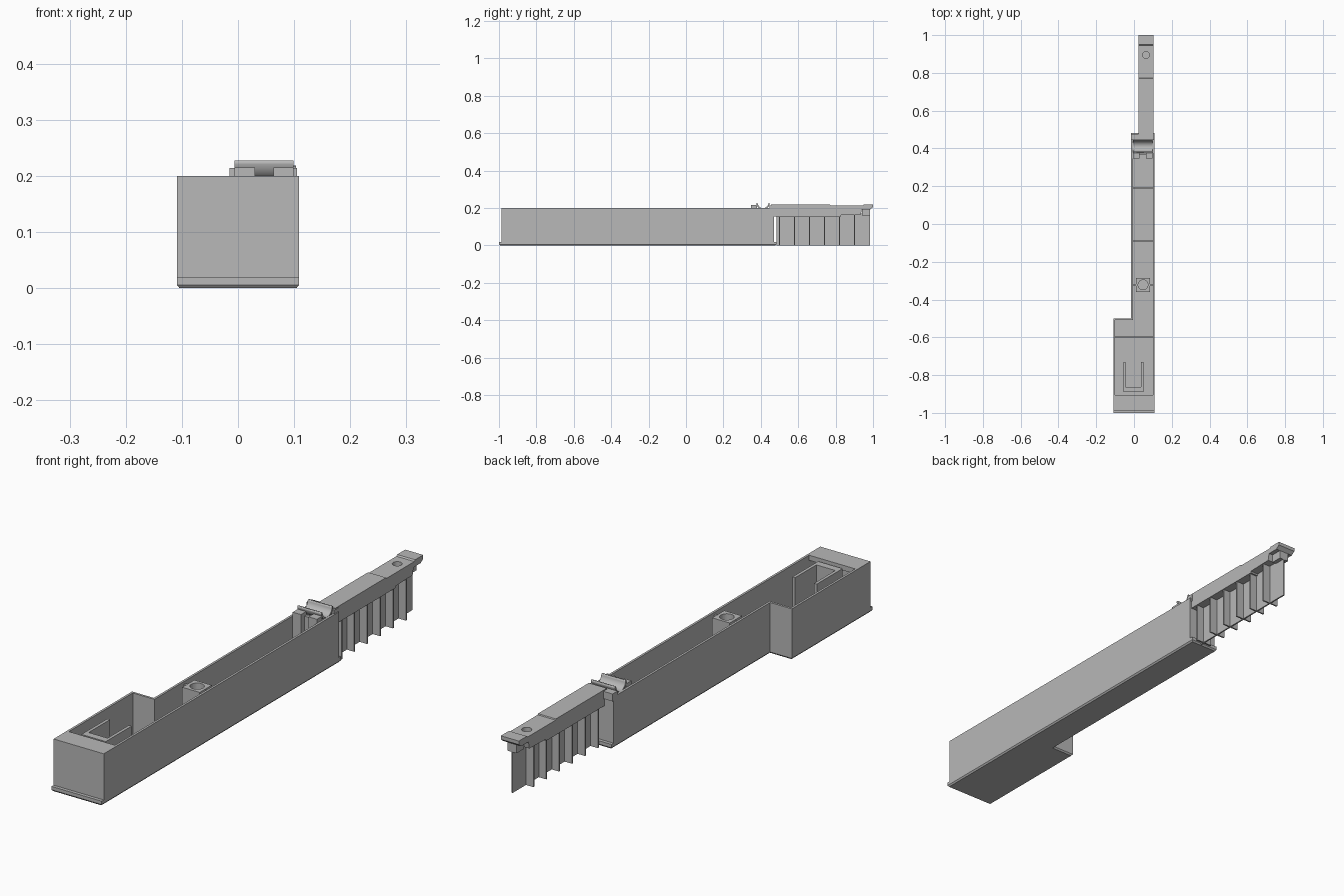
import bpy, bmesh, math
from mathutils import Matrix

cube = bpy.data.objects.get("Cube")
if cube:
    bpy.data.objects.remove(cube)

grey = bpy.data.materials.new("plain grey")
grey.use_nodes = True
grey.diffuse_color = (0.48, 0.48, 0.48, 1)
grey.node_tree.nodes["Principled BSDF"].inputs["Base Color"].default_value = (0.48, 0.48, 0.48, 1)


def finish(name, bm):
    bmesh.ops.recalc_face_normals(bm, faces=bm.faces)
    mesh = bpy.data.meshes.new(name)
    bm.to_mesh(mesh)
    bm.free()
    mesh.materials.append(grey)
    obj = bpy.data.objects.new(name, mesh)
    bpy.context.collection.objects.link(obj)
    return obj


def box(name, x, y, z):
    bm = bmesh.new()
    bmesh.ops.create_cube(bm, size=1)
    for v in bm.verts:
        for i, (lo, hi) in enumerate((x, y, z)):
            v.co[i] = lo if v.co[i] < 0 else hi
    return finish(name, bm)


def side_profile(name, points, x0, x1):
    """Extrude a closed (y, z) outline along x."""
    bm = bmesh.new()
    face = bm.faces.new([bm.verts.new((x0, y, z)) for y, z in points])
    out = bmesh.ops.extrude_face_region(bm, geom=[face])
    bmesh.ops.translate(bm, vec=(x1 - x0, 0, 0),
                        verts=[g for g in out["geom"] if isinstance(g, bmesh.types.BMVert)])
    return finish(name, bm)


def drill(target, x, y, radius, z0, z1):
    bm = bmesh.new()
    bmesh.ops.create_cone(bm, cap_ends=True, segments=32, radius1=radius, radius2=radius,
                          depth=z1 - z0, matrix=Matrix.Translation((x, y, (z0 + z1) / 2)))
    cutter = finish(target.name + "_cutter", bm)
    cutter.hide_render = True
    cutter.hide_set(True)
    cutter.display_type = 'WIRE'
    mod = target.modifiers.new("hole", 'BOOLEAN')
    mod.operation = 'DIFFERENCE'
    mod.object = cutter
    mod.solver = 'EXACT'


def footprint(inset, front, back):
    """Stepped outline: wide front compartment, narrow long channel."""
    i = inset
    return [(-0.109 + i, front), (0.109 - i, front), (0.109 - i, back),
            (-0.015 + i, back), (-0.015 + i, -0.5 - i), (-0.109 + i, -0.5 - i)]


# Open stepped tray walls
top, floor_z, wall = 0.2, 0.015, 0.009
outer = footprint(0, -0.987, 0.47)
inner = footprint(wall, -0.987 + wall, 0.47 - wall)
bm = bmesh.new()
rings = [[bm.verts.new((x, y, z)) for x, y in pts]
         for pts, z in ((outer, 0.01), (outer, top), (inner, top), (inner, floor_z))]
for a, b in zip(rings, rings[1:]):
    for k in range(len(a)):
        n = (k + 1) % len(a)
        bm.faces.new((a[k], a[n], b[n], b[k]))
bm.faces.new(rings[0])
bm.faces.new(rings[-1])
finish("tray", bm)

# Base plate with a small lip at both ends and a softened lower edge
bm = bmesh.new()
low, mid, high = ([bm.verts.new((x, y, z)) for x, y in footprint(i, -1 + i, 0.483 - i)]
                  for i, z in ((0.005, 0), (0, 0.006), (0, 0.019)))
for a, b in ((low, mid), (mid, high)):
    for k in range(len(a)):
        n = (k + 1) % len(a)
        bm.faces.new((a[k], a[n], b[n], b[k]))
bm.faces.new(low)
bm.faces.new(high)
finish("base_plate", bm)

# Front cover and floor ribs
box("front_cover", (-0.104, 0.104), (-0.982, -0.905), (0.18, top))
for k, (y, left) in enumerate(((-0.597, -0.104), (-0.092, -0.01), (0.19, -0.01))):
    box(f"floor_rib_{k + 1}", (left, 0.104), (y - 0.004, y + 0.004), (0.01, 0.03))

# U-shaped holder wall
box("holder_left", (0.038, 0.05), (-0.89, -0.73), (0.01, 0.195))
box("holder_right", (-0.056, -0.044), (-0.89, -0.73), (0.01, 0.195))
box("holder_front", (-0.044, 0.038), (-0.89, -0.862), (0.01, 0.195))

# Screw post braced to the walls
post = box("screw_post", (0.01, 0.086), (-0.36, -0.285), (0.01, 0.195))
drill(post, 0.048, -0.322, 0.026, 0.05, 0.22)
for name, xs in (("post_brace_right", (-0.01, 0.01)), ("post_brace_left", (0.086, 0.104))):
    box(name, xs, (-0.327, -0.317), (0.01, 0.19))

# Cradle: half pipe across the channel
cy, cz, r_in, r_out = 0.412, 0.222, 0.029, 0.036
arc = [math.pi + math.pi * k / 16 for k in range(17)]
points = [(cy + r_in * math.cos(a), cz + r_in * math.sin(a)) for a in arc]
points += [(cy + r_out * math.cos(a), cz + r_out * math.sin(a)) for a in reversed(arc)]
cradle = side_profile("cradle", [(y, z + 0.006) for y, z in points], -0.006, 0.099)
for p in cradle.data.polygons:
    p.use_smooth = abs(p.normal.x) < 0.5 and p.area < 0.001
box("cradle_support", (-0.015, 0.105), (0.375, 0.45), (0.17, 0.195))
box("cradle_rear_ledge", (-0.015, 0.105), (0.446, 0.476), (0.185, 0.214))

# Stop blocks in front of the cradle
box("stop_wall", (-0.006, 0.099), (0.368, 0.382), (0.1, 0.201))
for name, xs in (("stop_block_right", (-0.006, 0.03)), ("stop_block_left", (0.063, 0.099))):
    box(name, xs, (0.347, 0.38), (0.1, 0.215))

# Rear arm with stepped underside and end lip
arm = side_profile("rear_arm", [
    (0.455, 0.218), (0.77, 0.218), (0.772, 0.214), (0.945, 0.214), (0.95, 0.219),
    (1.0, 0.219), (1.0, 0.205), (0.985, 0.193), (0.94, 0.193), (0.935, 0.165),
    (0.83, 0.162), (0.83, 0.155), (0.455, 0.155)], 0.025, 0.103)
drill(arm, 0.064, 0.895, 0.018, 0.17, 0.25)

# Comb below the arm: central web with cross fins
box("comb_web", (0.062, 0.068), (0.485, 0.985), (0, 0.17))
for k in range(6):
    y = 0.5 + 0.08 * k
    box(f"comb_fin_{k + 1}", (0.03, 0.1), (y - 0.003, y + 0.003), (0, 0.165))
box("comb_end_rib", (0.045, 0.085), (0.94, 0.985), (0.16, 0.2))
